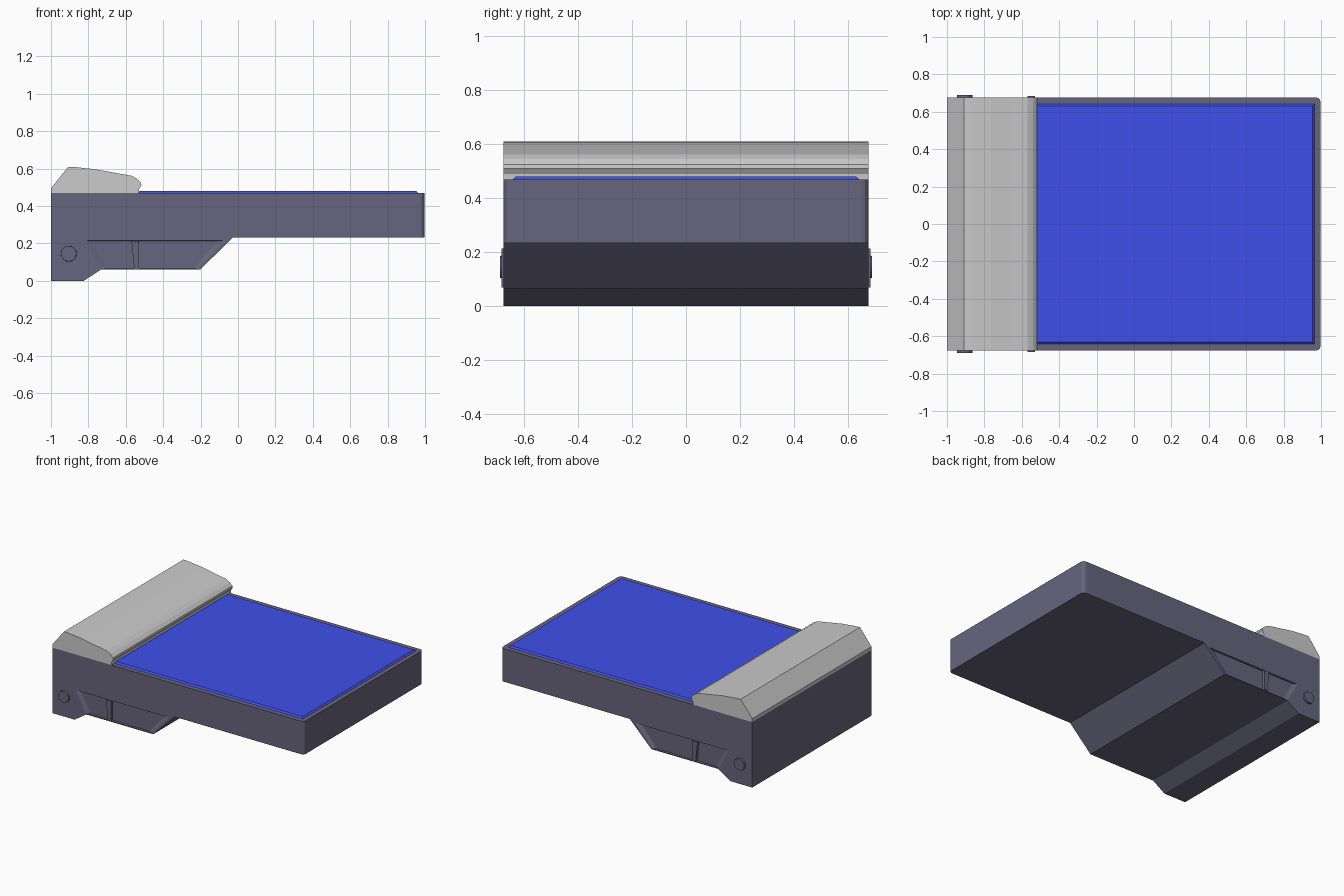
import bpy, bmesh, math

if "Cube" in bpy.data.objects:
    bpy.data.objects.remove(bpy.data.objects["Cube"])

W = 0.677  # half width of the body


def material(name, rgb):
    m = bpy.data.materials.new(name)
    m.diffuse_color = (*rgb, 1)
    m.use_nodes = True
    m.node_tree.nodes["Principled BSDF"].inputs["Base Color"].default_value = m.diffuse_color
    return m


def finish(name, bm, mat=None):
    bmesh.ops.recalc_face_normals(bm, faces=bm.faces)
    mesh = bpy.data.meshes.new(name)
    bm.to_mesh(mesh)
    bm.free()
    ob = bpy.data.objects.new(name, mesh)
    bpy.context.collection.objects.link(ob)
    if mat:
        mesh.materials.append(mat)
    return ob


def loft(loop_a, loop_b):
    """Closed solid between two loops of 3D points."""
    bm = bmesh.new()
    a = [bm.verts.new(p) for p in loop_a]
    b = [bm.verts.new(p) for p in loop_b]
    bm.faces.new(a)
    bm.faces.new(b[::-1])
    for i in range(len(a)):
        j = (i + 1) % len(a)
        bm.faces.new((a[i], b[i], b[j], a[j]))
    return bm


def xz(points, y):
    return [(x, y, z) for x, z in points]


def rect(x0, x1, hy, z):
    return [(x0, -hy, z), (x1, -hy, z), (x1, hy, z), (x0, hy, z)]


def circle(cx, cz, r, n=24):
    return [(cx + r * math.cos(2 * math.pi * i / n),
             cz + r * math.sin(2 * math.pi * i / n)) for i in range(n)]


dark = material("dark_plastic", (0.137, 0.130, 0.205))
blue = material("blue_panel", (0.051, 0.080, 0.823))

# Body: stepped side profile with rounded corners at the +x end
side = [(-1, 0), (-0.825, 0), (-0.73, 0.062), (-0.2, 0.062), (-0.027, 0.233),
        (0.997, 0.233), (0.997, 0.47), (-1, 0.47)]
bm = loft(xz(side, -W), xz(side, W))
corners = [e for e in bm.edges if all(v.co.x > 0.99 for v in e.verts)
           and abs(e.verts[0].co.y - e.verts[1].co.y) < 0.01]
bmesh.ops.bevel(bm, geom=corners, offset=0.025, segments=3, profile=0.5,
                affect='EDGES')
body = finish("body", bm, dark)

# Shallow side recesses: steep top and bottom, gently sloped ends
outer = [(-0.843, 0.217), (-0.764, 0.066), (-0.178, 0.066), (-0.033, 0.217)]
inner = [(-0.785, 0.213), (-0.706, 0.070), (-0.236, 0.070), (-0.110, 0.213)]
for s, label in ((-1, "front"), (1, "back")):
    cutter = finish("recess_cutter_" + label,
                    loft(xz(outer, s * 0.689), xz(inner, s * 0.665)), dark)
    mod = body.modifiers.new("recess", 'BOOLEAN')
    mod.operation = 'DIFFERENCE'
    mod.solver = 'EXACT'
    mod.object = cutter
    bpy.context.view_layer.objects.active = body
    bpy.ops.object.modifier_apply(modifier=mod.name)
    bpy.data.objects.remove(cutter)

    # Upright rib across the recess
    rib = [(-0.570, 0.213), (-0.555, 0.068), (-0.530, 0.068), (-0.530, 0.213)]
    finish("rib_" + label, loft(xz(rib, s * 0.66), xz(rib, s * 0.684)), dark)

    # Round pivot cap
    finish("pivot_cap_" + label,
           loft(xz(circle(-0.905, 0.145, 0.043), s * 0.66),
                xz(circle(-0.905, 0.145, 0.041), s * 0.69)), dark)

# Hood across the tall end
hood = [(-1, 0.47), (-1, 0.495), (-0.908, 0.61), (-0.87, 0.608),
        (-0.765, 0.597), (-0.66, 0.578), (-0.57, 0.562), (-0.54, 0.546),
        (-0.518, 0.525), (-0.517, 0.510), (-0.530, 0.490), (-0.531, 0.47)]
finish("hood", loft(xz(hood, -W), xz(hood, W)))

# Blue top panel with bevelled edge
finish("top_panel", loft(rect(-0.535, 0.967, 0.645, 0.468),
                         rect(-0.525, 0.954, 0.631, 0.48)), blue)
